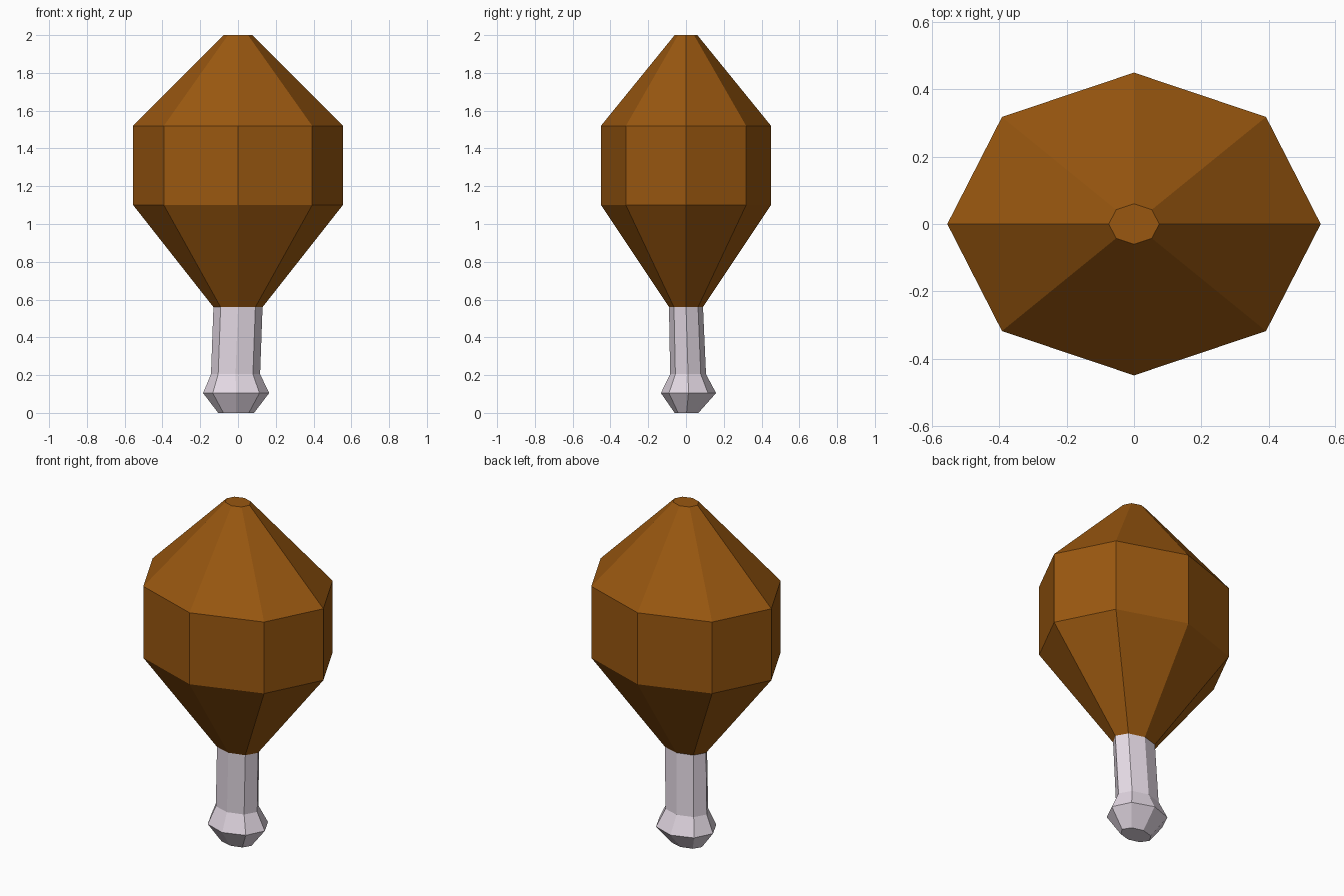
import bpy, bmesh, math

if "Cube" in bpy.data.objects:
    bpy.data.objects.remove(bpy.data.objects["Cube"])

SIDES = 8


def material(name, rgb):
    m = bpy.data.materials.new(name)
    m.diffuse_color = (*rgb, 1.0)
    m.use_nodes = True
    m.node_tree.nodes["Principled BSDF"].inputs["Base Color"].default_value = m.diffuse_color
    return m


def lathe(name, rings, mat, cap_bottom=False, cap_top=False):
    """Stack of eight-sided elliptical rings: (z, centre x, centre y, radius x, radius y)."""
    bm = bmesh.new()
    loops = []
    for z, cx, cy, rx, ry in rings:
        loops.append([bm.verts.new((cx + rx * math.cos(2 * math.pi * i / SIDES),
                                    cy + ry * math.sin(2 * math.pi * i / SIDES), z))
                      for i in range(SIDES)])
    for low, high in zip(loops, loops[1:]):
        for i in range(SIDES):
            j = (i + 1) % SIDES
            bm.faces.new((low[i], low[j], high[j], high[i]))
    if cap_bottom:
        bm.faces.new(loops[0][::-1])
    if cap_top:
        bm.faces.new(loops[-1])
    mesh = bpy.data.meshes.new(name)
    bm.to_mesh(mesh)
    bm.free()
    mesh.materials.append(mat)
    obj = bpy.data.objects.new(name, mesh)
    bpy.context.collection.objects.link(obj)
    return obj


brown = material("roast brown", (0.32, 0.096, 0.005))
pale = material("bone white", (0.77, 0.69, 0.77))

# Meat: wide belly tapering to the bone and to a small flat top
lathe("meat", [
    (0.56, 0, 0, 0.13, 0.09),
    (1.10, 0, 0, 0.555, 0.45),
    (1.52, 0, 0, 0.555, 0.45),
    (2.00, 0, 0, 0.075, 0.06),
], brown, cap_top=True)

# Bone: slightly leaning shaft with a knob at the foot
lathe("bone", [
    (0.00, -0.010, 0.003, 0.095, 0.063),
    (0.105, -0.010, 0.013, 0.175, 0.146),
    (0.205, -0.013, 0.011, 0.130, 0.095),
    (0.56, 0, 0, 0.13, 0.09),
], pale, cap_bottom=True)
